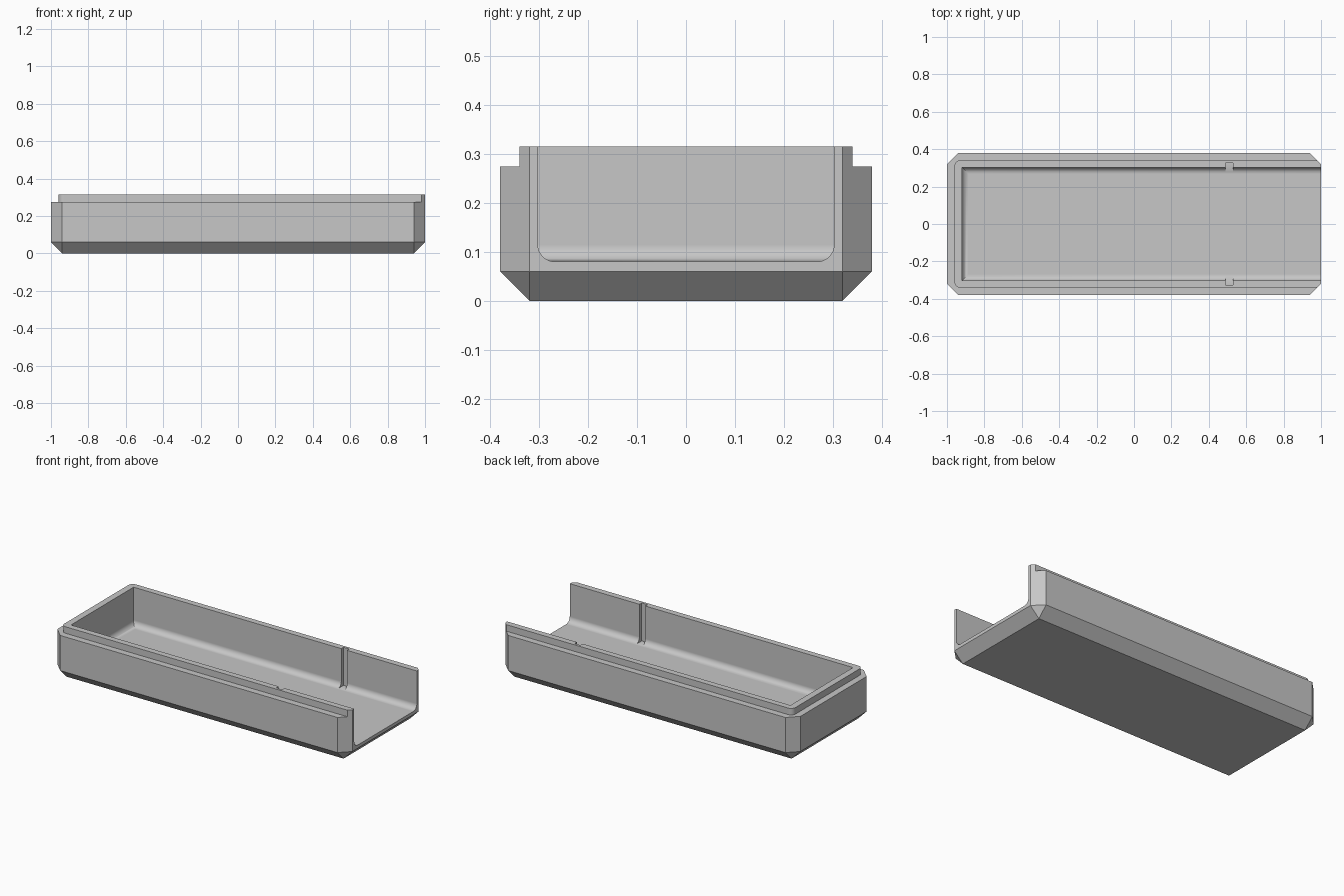
import bpy, bmesh
from math import cos, sin, pi, radians

if "Cube" in bpy.data.objects:
    bpy.data.objects.remove(bpy.data.objects["Cube"], do_unlink=True)

grey = bpy.data.materials.new("light grey plastic")
grey.use_nodes = True
colour = (0.57, 0.57, 0.57, 1)
grey.diffuse_color = colour
grey.node_tree.nodes["Principled BSDF"].inputs["Base Color"].default_value = colour

L, W, H, STEP, CH = 1.0, 0.38, 0.315, 0.275, 0.06   # half length, half width, heights, chamfer
LIP_X, LIP_Y, LIP_R = -0.96, 0.34, 0.03             # raised lip outline
IN_X, IN_Y, FLOOR, FILLET = -0.92, 0.303, 0.08, 0.035


def make_object(name, bm):
    bmesh.ops.recalc_face_normals(bm, faces=bm.faces)
    mesh = bpy.data.meshes.new(name)
    bm.to_mesh(mesh)
    bm.free()
    mesh.materials.append(grey)
    ob = bpy.data.objects.new(name, mesh)
    bpy.context.collection.objects.link(ob)
    return ob


def prism(outline, z0, z1):
    bm = bmesh.new()
    face = bm.faces.new([bm.verts.new((x, y, z0)) for x, y in outline])
    top = bmesh.ops.extrude_face_region(bm, geom=[face])["geom"]
    for v in top:
        if isinstance(v, bmesh.types.BMVert):
            v.co.z = z1
    return bm


def box(x0, x1, y0, y1, z0, z1):
    return prism([(x0, y0), (x1, y0), (x1, y1), (x0, y1)], z0, z1)


# Tray body: block with chamfered upright and bottom edges
bm = bmesh.new()
for sx in (-1, 1):
    for sy in (-1, 1):
        bm.verts.new((sx * (L - CH), sy * (W - CH), 0))
        for z in (CH, H):
            bm.verts.new((sx * L, sy * (W - CH), z))
            bm.verts.new((sx * (L - CH), sy * W, z))
bmesh.ops.convex_hull(bm, input=bm.verts)
bmesh.ops.dissolve_limit(bm, angle_limit=radians(1), verts=bm.verts, edges=bm.edges)
tray = make_object("tray_body", bm)

# Step cutter: U shape around the raised lip, rounded at the closed end
outline = [(1.2, -LIP_Y)]
for sign in (-1, 1):
    arc = [(LIP_X + LIP_R * (1 - sin(t)), sign * (LIP_Y - LIP_R * (1 - cos(t))))
           for t in [i * pi / 16 for i in range(9)]]
    outline += arc if sign < 0 else arc[::-1]
outline += [(1.2, LIP_Y), (1.2, 0.6), (-1.2, 0.6), (-1.2, -0.6), (1.2, -0.6)]
cutters = [make_object("step_cutter", prism(outline, STEP, 0.6))]

# Cavity cutter: open at one end, rounded along the floor
bm = box(IN_X, 1.3, -IN_Y, IN_Y, FLOOR, 0.6)
low = [e for e in bm.edges
       if all(v.co.z < FLOOR + 0.001 for v in e.verts)
       and not all(v.co.x > 1.1 for v in e.verts)]
bmesh.ops.bevel(bm, geom=low, offset=FILLET, offset_type='OFFSET',
                segments=8, profile=0.5, affect='EDGES')
cutters.append(make_object("cavity_cutter", bm))

# Upright slots in both long walls
for name, s in (("left_slot_cutter", 1), ("right_slot_cutter", -1)):
    a, b = sorted((s * 0.275, s * 0.325))
    cutters.append(make_object(name, box(0.488, 0.528, a, b, FLOOR + 0.002, 0.6)))

bpy.context.view_layer.objects.active = tray
for c in cutters:
    c.hide_render = True
    mod = tray.modifiers.new(c.name, 'BOOLEAN')
    mod.operation, mod.solver, mod.object = 'DIFFERENCE', 'EXACT', c
    bpy.ops.object.modifier_apply(modifier=mod.name)
    bpy.data.objects.remove(c, do_unlink=True)

# Smooth fillets, crisp chamfers
for ob in bpy.context.selected_objects:
    ob.select_set(False)
tray.select_set(True)
bpy.ops.object.shade_smooth_by_angle(angle=radians(30))
weighted = tray.modifiers.new("flat_faces", 'WEIGHTED_NORMAL')
weighted.keep_sharp = True
